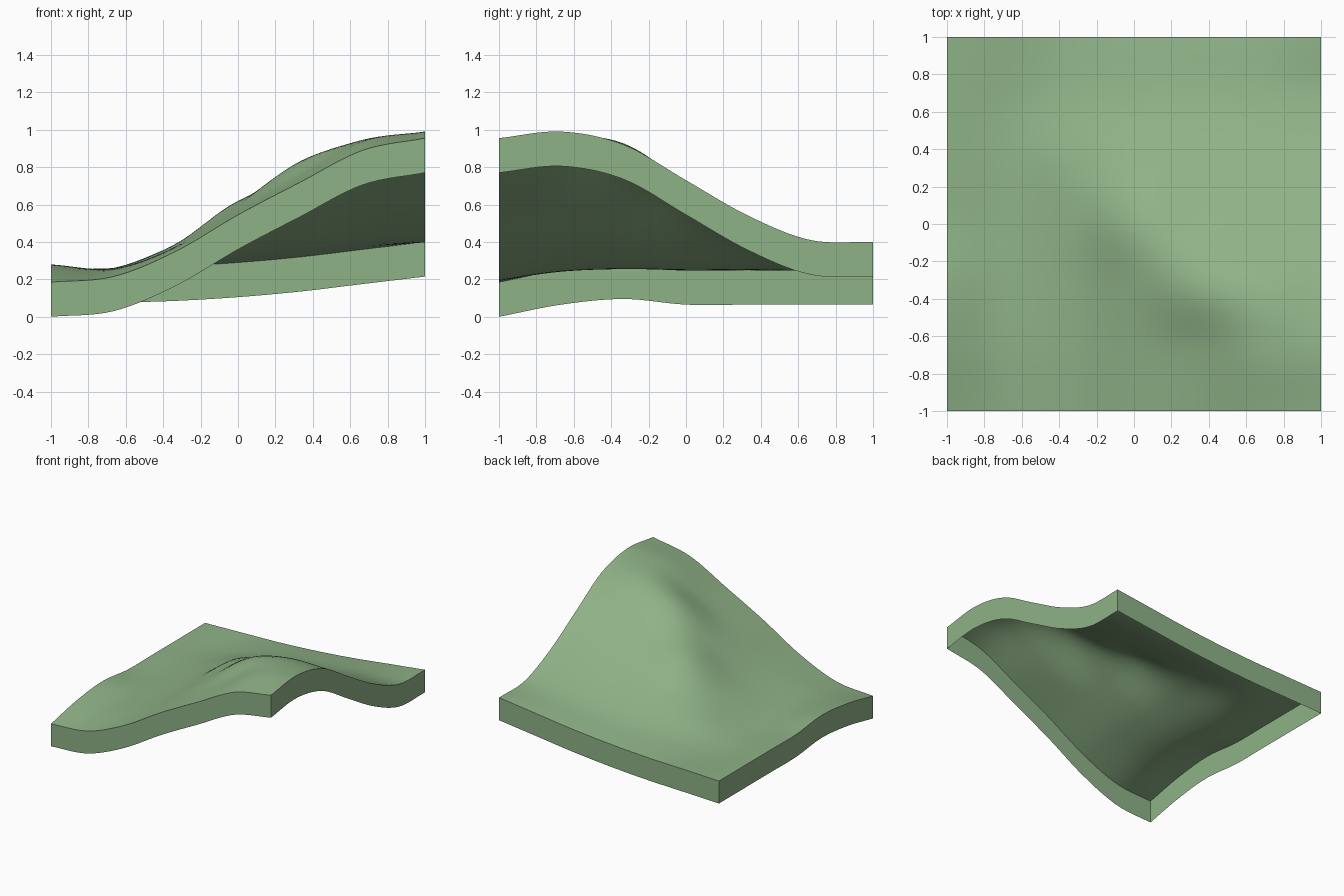
import bpy
import bmesh
import math

cube = bpy.data.objects.get("Cube")
if cube:
    bpy.data.objects.remove(cube, do_unlink=True)

SKIRT_DEPTH = 0.185
SEGMENTS = 48

# Control heights in hundredths: rows run front to back, columns right to left side
HEIGHTS = (
    (18.5, 21.5, 35, 54.5, 72, 89, 95.5),
    (25, 25, 37, 57, 76, 94, 99),
    (28, 26, 38, 60, 83, 92, 92),
    (25, 26, 39, 61, 67, 71, 73),
    (25, 26, 37, 46, 50, 53, 54),
    (25, 25, 30, 34, 37, 40, 41),
    (25, 26, 27, 29, 32, 36, 40),
)


def spline(values, t):
    """Smooth curve through evenly spaced values, with t from -1 to 1."""
    last = len(values) - 1
    pos = (t + 1) / 2 * last
    i = max(0, min(last - 1, math.floor(pos)))
    f = pos - i
    b, c = values[i], values[i + 1]
    a = values[i - 1] if i > 0 else 2 * b - c
    d = values[i + 2] if i + 2 <= last else 2 * c - b
    return b + f / 2 * (c - a + f * (2 * a - 5 * b + 4 * c - d
                                     + f * (3 * (b - c) + d - a)))


def ground_height(x, y):
    return spline([spline(row, x) for row in HEIGHTS], y) / 100


def make_material(name, colour):
    mat = bpy.data.materials.new(name)
    mat.use_nodes = True
    mat.diffuse_color = colour
    shader = next(n for n in mat.node_tree.nodes if n.type == "BSDF_PRINCIPLED")
    shader.inputs["Base Color"].default_value = colour
    shader.inputs["Roughness"].default_value = 0.9
    return mat


# Rolling hillside surface
bm = bmesh.new()
bmesh.ops.create_grid(bm, x_segments=SEGMENTS, y_segments=SEGMENTS, size=1)
for vert in bm.verts:
    vert.co.z = ground_height(vert.co.x, vert.co.y)

# Open skirt hanging from the rim, following the ground
rim = [edge for edge in bm.edges if edge.is_boundary]
for edge in rim:
    edge.smooth = False
skirt = bmesh.ops.extrude_edge_only(bm, edges=rim)
for item in skirt["geom"]:
    if isinstance(item, bmesh.types.BMVert):
        item.co.z -= SKIRT_DEPTH
bmesh.ops.recalc_face_normals(bm, faces=bm.faces)
if sum(face.normal.z for face in bm.faces) < 0:
    bmesh.ops.reverse_faces(bm, faces=bm.faces)

mesh = bpy.data.meshes.new("hillside")
bm.to_mesh(mesh)
bm.free()
mesh.materials.append(make_material("grass green", (0.275, 0.448, 0.242, 1)))

hillside = bpy.data.objects.new("hillside", mesh)
bpy.context.collection.objects.link(hillside)
bpy.ops.object.select_all(action="DESELECT")
hillside.select_set(True)
bpy.context.view_layer.objects.active = hillside
bpy.ops.object.shade_smooth_by_angle(angle=math.radians(40))
